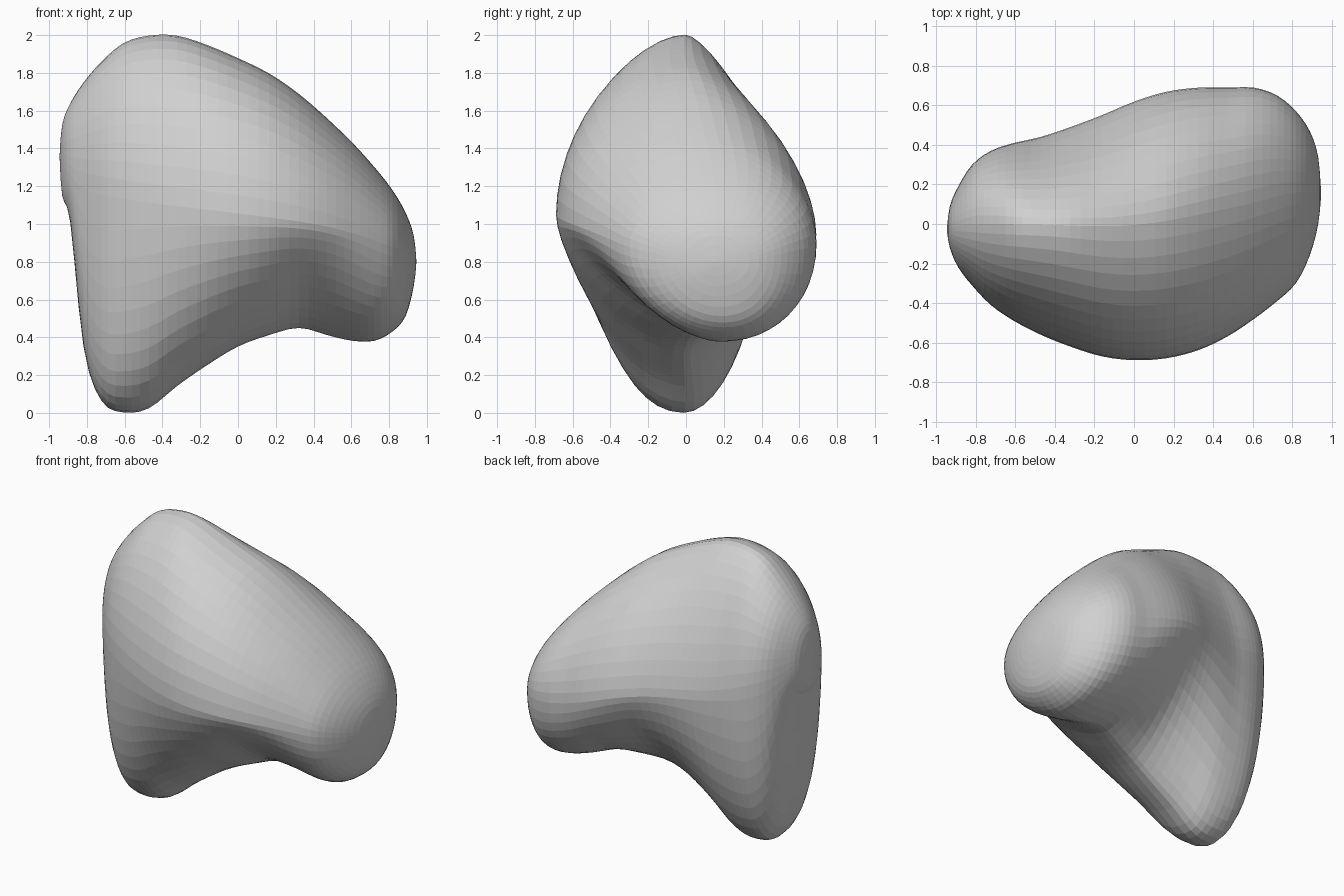
import bpy
import bmesh
from math import sin, cos, pi

cube = bpy.data.objects.get("Cube")
if cube:
    bpy.data.objects.remove(cube, do_unlink=True)

HALF_LENGTH = 0.945
SLICES = 54
SIDES = 48

# Outline heights and widths, evenly spaced in angle from the right end to the left end
top = [1.36, 1.53, 1.64, 1.75, 1.86, 1.96, 2, 2, 1.95, 1.88,
       1.8, 1.69, 1.56, 1.43, 1.3, 1.18, 1.06, .94, .8]
bottom = [1.36, 1.14, 1.02, .34, .06, 0, .02, .14, .25, .35,
          .41, .45, .41, .38, .38, .43, .51, .67, .8]
front = [-.03, -.12, -.22, -.31, -.41, -.49, -.56, -.62, -.67, -.69,
         -.68, -.64, -.57, -.48, -.39, -.3, -.16, 0, .15]
back = [-.03, .09, .19, .3, .37, .41, .44, .49, .55, .62,
        .67, .69, .69, .69, .65, .57, .47, .34, .15]

# Where each slice is widest, and where its ridge and keel run
front_height = [1.36, 1.2, 1.12, 1.05, .98, .88, .8]
back_height = [1.36, 1.2, 1.1, 1.06, .92, .86, .8]
ridge = [-.03, 0, 0, 0, .08, .16, .15]
keel = [-.03, -.05, 0, 0, .12, .2, .15]

# Roundness of the four quarters of a slice: lower is flatter
upper_front = [2, 2, 1.8, 1.95, 2, 2, 2]
upper_back = [2, 2, 1.5, 1.52, 1.8, 2, 2]
lower_front = [2, 2.5, 2, 1.65, 1.3, 1.9, 2]
lower_back = [2, 2.3, 1.75, 1.35, 2.1, 2.2, 2]


def sample(values, fraction):
    """Smooth interpolation through evenly spaced values."""
    last = len(values) - 1
    place = fraction * last
    i = min(int(place), last - 1)
    t = place - i
    a, b = values[i], values[i + 1]
    before = values[i - 1] if i > 0 else b
    after = values[i + 2] if i + 2 <= last else a
    slope_a, slope_b = (b - before) / 2, (after - a) / 2
    blend = t * t * (3 - 2 * t)
    return (a + (b - a) * blend + slope_a * t * (1 - t) ** 2
            - slope_b * t * t * (1 - t))


def slice_point(fraction, angle):
    """Point on a cross-section; angle runs from the ridge over the back."""
    s, c = sin(angle), cos(angle)
    is_back, is_upper = s >= 0, c >= 0
    side_y = sample(back if is_back else front, fraction)
    side_z = sample(back_height if is_back else front_height, fraction)
    end_y = sample(ridge if is_upper else keel, fraction)
    end_z = sample(top if is_upper else bottom, fraction)
    if is_upper:
        roundness = upper_back if is_back else upper_front
    else:
        roundness = lower_back if is_back else lower_front
    power = 2 / sample(roundness, fraction)
    y = end_y + (side_y - end_y) * abs(s) ** power
    z = side_z + (end_z - side_z) * abs(c) ** power
    return (-HALF_LENGTH * cos(pi * fraction), y, z)


# Rock body: slices joined end to end, closed by a point at each end
bm = bmesh.new()
rings = []
for i in range(1, SLICES):
    rings.append([bm.verts.new(slice_point(i / SLICES, 2 * pi * j / SIDES))
                  for j in range(SIDES)])
first = bm.verts.new(slice_point(0, 0))
final = bm.verts.new(slice_point(1, 0))
for j in range(SIDES):
    k = (j + 1) % SIDES
    bm.faces.new((first, rings[0][j], rings[0][k]))
    bm.faces.new((final, rings[-1][k], rings[-1][j]))
    for near, far in zip(rings, rings[1:]):
        bm.faces.new((near[j], far[j], far[k], near[k]))
bmesh.ops.smooth_vert(bm, verts=bm.verts, factor=0.5,
                      use_axis_x=True, use_axis_y=True, use_axis_z=True)
bmesh.ops.recalc_face_normals(bm, faces=bm.faces)
mesh = bpy.data.meshes.new("rock_body")
bm.to_mesh(mesh)
bm.free()
rock = bpy.data.objects.new("rock_body", mesh)
bpy.context.collection.objects.link(rock)

# Plain stone grey
stone = bpy.data.materials.new("stone_grey")
stone.use_nodes = True
colour = (0.63, 0.63, 0.63, 1)
stone.diffuse_color = colour
stone.node_tree.nodes["Principled BSDF"].inputs["Base Color"].default_value = colour
mesh.materials.append(stone)
